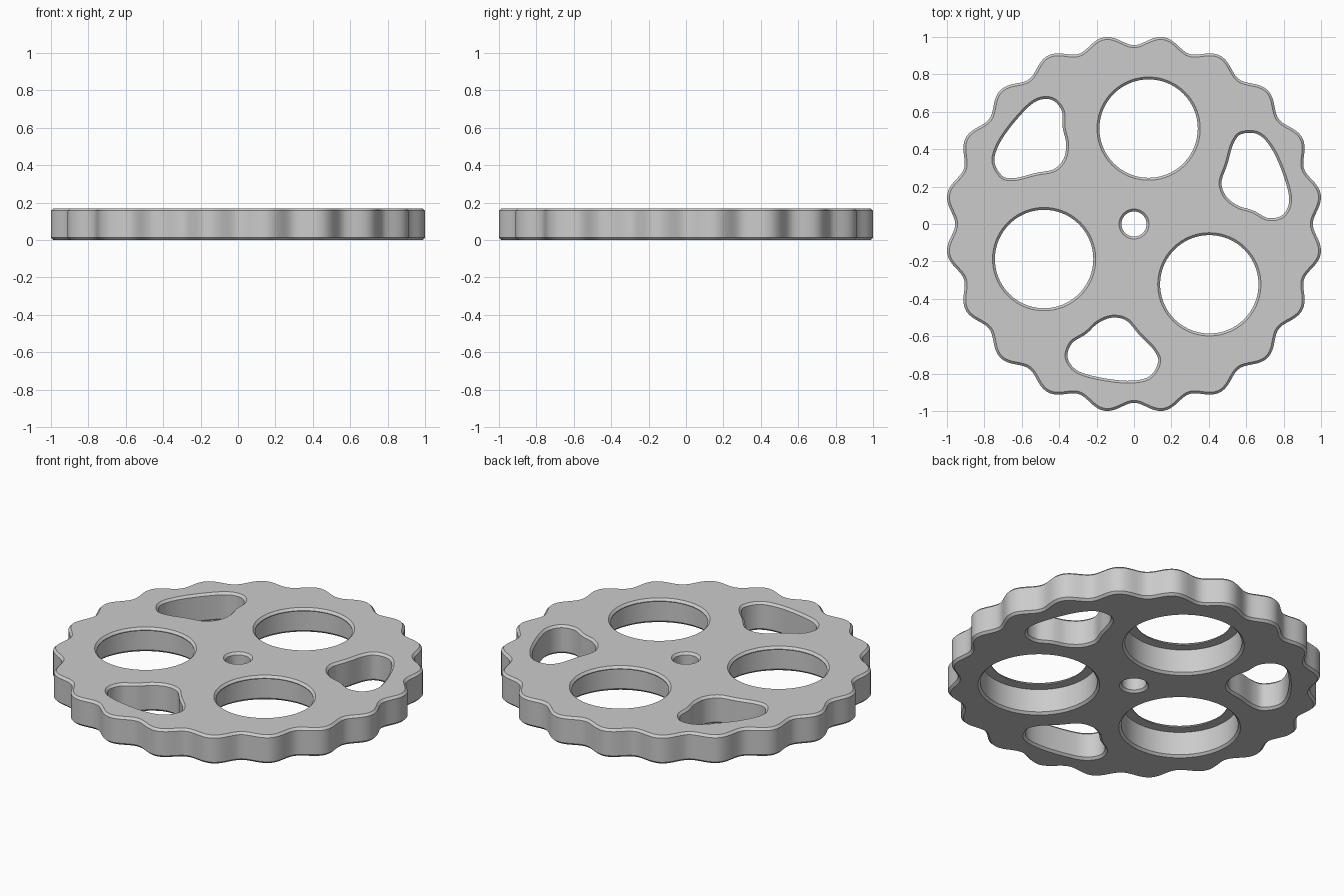
import bpy
import bmesh
from math import sin, cos, pi, radians
from mathutils import Vector, Matrix

default = bpy.data.objects.get("Cube")
if default:
    bpy.data.objects.remove(default)

HEIGHT, CHAMFER = 0.17, 0.013
LEDGE = 0.152  # height of the step inside the round holes

grey = bpy.data.materials.new("plain grey")
colour = (0.6, 0.6, 0.6, 1)
grey.diffuse_color = colour
grey.use_nodes = True
grey.node_tree.nodes["Principled BSDF"].inputs["Base Color"].default_value = colour


def polar(radius, steps, centre=(0, 0)):
    """Closed counter-clockwise outline from a radius function."""
    angles = [2 * pi * i / steps for i in range(steps)]
    return [Vector(centre) + radius(a) * Vector((cos(a), sin(a))) for a in angles]


def smooth_loop(points, steps=8):
    """Closed Catmull-Rom curve through the points."""
    out = []
    n = len(points)
    for i in range(n):
        a, b, c, d = (Vector(points[(i + k) % n]) for k in (-1, 0, 1, 2))
        for s in range(steps):
            t = s / steps
            out.append(0.5 * (2 * b + (c - a) * t + (2 * a - 5 * b + 4 * c - d) * t * t
                              + (3 * b - a - 3 * c + d) * t ** 3))
    return out


def push_out(points, amount):
    """Move an outline to its right-hand side."""
    n = len(points)
    out = []
    for i in range(n):
        along = (points[(i + 1) % n] - points[i - 1]).normalized()
        out.append(points[i] + amount * Vector((along.y, -along.x)))
    return out


def turned(points, degrees):
    spin = Matrix.Rotation(radians(degrees), 2)
    return [spin @ p for p in points]


def lower_part(outline, top):
    """Bottom rim, chamfer and wall up to a height."""
    wall = push_out(outline, CHAMFER)
    return [(outline, 0), (wall, CHAMFER), (wall, top)]


def upper_part(outline, bottom):
    """Wall from a height, chamfer and top rim."""
    wall = push_out(outline, CHAMFER)
    return [(wall, bottom), (wall, HEIGHT - CHAMFER), (outline, HEIGHT)]


def straight_wall(outline):
    return lower_part(outline, HEIGHT / 2) + upper_part(outline, HEIGHT / 2)[1:]


# Outlines: scalloped rim, then every hole clockwise
rim = polar(lambda a: 0.9705 + 0.0275 * cos(20 * a + pi), 400)
hole_centre = (0.078, 0.51)
round_hole = polar(lambda a: 0.276, 96, hole_centre)[::-1]
counterbore = polar(lambda a: 0.33, 96, hole_centre)[::-1]
centre_hole = polar(lambda a: 0.08, 48)[::-1]
bean_hole = smooth_loop([
    (-0.12, -0.488), (-0.2, -0.52), (-0.263, -0.577), (-0.342, -0.63),
    (-0.368, -0.715), (-0.312, -0.793), (-0.18, -0.834), (-0.02, -0.851),
    (0.09, -0.825), (0.142, -0.74), (0.117, -0.668), (0.038, -0.585),
    (-0.035, -0.505)])[::-1]

# Wall sections from bottom to top
sections = [straight_wall(rim), straight_wall(centre_hole)]
for turn in (0, 120, 240):
    sections.append(straight_wall(turned(bean_hole, turn)))
    sections.append(lower_part(turned(counterbore, turn), LEDGE)
                    + upper_part(turned(round_hole, turn), LEDGE))

# Chamfered walls and ledges
bm = bmesh.new()
bottom_edges, top_edges = [], []
for section in sections:
    rings = [[bm.verts.new((p.x, p.y, z)) for p in pts] for pts, z in section]
    n = len(rings[0])
    for low, high in zip(rings, rings[1:]):
        for i in range(n):
            j = (i + 1) % n
            bm.faces.new((low[i], low[j], high[j], high[i]))
    for ring, edges in ((rings[0], bottom_edges), (rings[-1], top_edges)):
        edges += [bm.edges.get((ring[i - 1], ring[i])) for i in range(n)]

# Flat top and bottom with the holes left open
for edges, up in ((bottom_edges, -1), (top_edges, 1)):
    bmesh.ops.triangle_fill(bm, edges=edges, use_beauty=True, normal=(0, 0, up))
bmesh.ops.recalc_face_normals(bm, faces=bm.faces[:])

mesh = bpy.data.meshes.new("scalloped_disc")
bm.to_mesh(mesh)
bm.free()
mesh.materials.append(grey)
disc = bpy.data.objects.new("scalloped_disc", mesh)
bpy.context.collection.objects.link(disc)

bpy.ops.object.select_all(action="DESELECT")
disc.select_set(True)
bpy.context.view_layer.objects.active = disc
bpy.ops.object.shade_smooth_by_angle(angle=radians(30))
